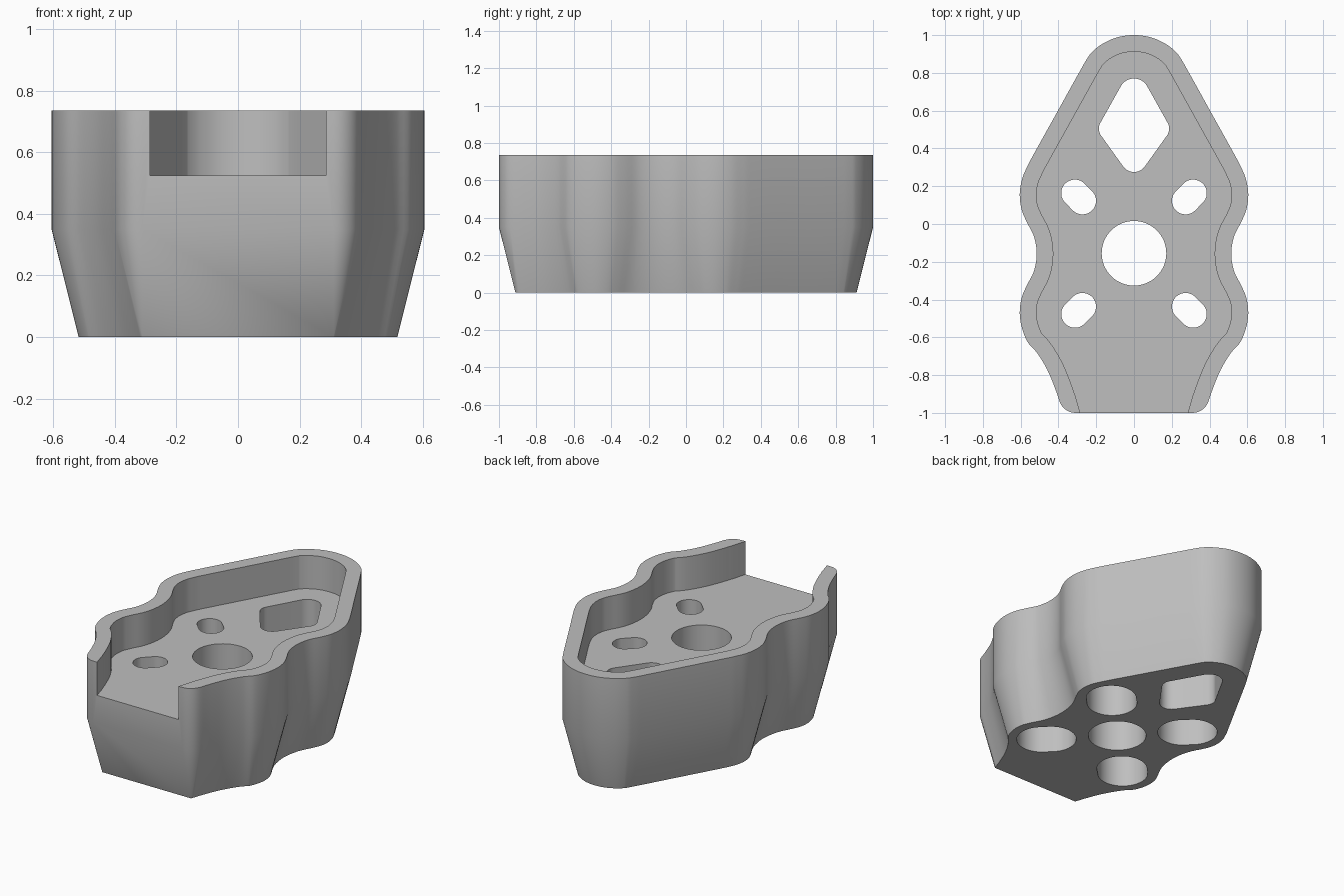
import bpy, bmesh, math
from mathutils import Vector

if "Cube" in bpy.data.objects:
    bpy.data.objects.remove(bpy.data.objects["Cube"])

TOP, SHOULDER, FLOOR, WALL = 0.735, 0.35, 0.525, 0.088

grey = bpy.data.materials.new("plain grey")
grey.diffuse_color = (0.52, 0.52, 0.52, 1)
grey.use_nodes = True
grey.node_tree.nodes["Principled BSDF"].inputs["Base Color"].default_value = grey.diffuse_color


def spline(pts, steps=4):
    """Smooth curve through the points, starting on the mirror line."""
    p = [Vector(q) for q in pts]
    p = [Vector((-p[1].x, p[1].y))] + p + [2 * p[-1] - p[-2]]
    out = []
    for i in range(1, len(p) - 2):
        a, b, c, d = p[i - 1:i + 3]
        size = (c - b).length
        m0, m1 = (c - a).normalized() * size, (d - b).normalized() * size
        for k in range(steps):
            t = k / steps
            out.append(b * (2 * t ** 3 - 3 * t * t + 1) + m0 * (t ** 3 - 2 * t * t + t)
                       + c * (3 * t * t - 2 * t ** 3) + m1 * (t ** 3 - t * t))
    return out + [p[-2]]


def mirrored(half):
    """Close a right-hand half outline whose first point lies on x = 0."""
    return half + [Vector((-q.x, q.y)) for q in reversed(half[1:])]


def hull(circles, n=48):
    """Rounded convex outline around circles given as (x, y, radius)."""
    out = []
    for i in range(n):
        d = Vector((math.cos(math.tau * i / n), math.sin(math.tau * i / n)))
        x, y, r = max(circles, key=lambda c: c[0] * d.x + c[1] * d.y + c[2])
        out.append(Vector((x, y)) + r * d)
    return out


def loft(name, rings):
    """Solid through stacked outlines given as (outline, z)."""
    bm = bmesh.new()
    loops = [[bm.verts.new((q.x, q.y, z)) for q in ring] for ring, z in rings]
    n = len(loops[0])
    for lo, hi in zip(loops, loops[1:]):
        for i in range(n):
            j = (i + 1) % n
            bm.faces.new((lo[i], lo[j], hi[j], hi[i]))
    bm.faces.new(loops[0])
    bm.faces.new(loops[-1])
    bmesh.ops.remove_doubles(bm, verts=bm.verts[:], dist=1e-4)
    bmesh.ops.recalc_face_normals(bm, faces=bm.faces[:])
    if bm.calc_volume(signed=True) < 0:
        bmesh.ops.reverse_faces(bm, faces=bm.faces[:])
    me = bpy.data.meshes.new(name)
    bm.to_mesh(me)
    bm.free()
    me.materials.append(grey)
    ob = bpy.data.objects.new(name, me)
    bpy.context.collection.objects.link(ob)
    return ob


# Right half of the outer outline, from the back tip to the front corner
side = spline([(0, 1), (0.09, 0.988), (0.17, 0.952), (0.225, 0.908), (0.25, 0.873),
               (0.275, 0.83), (0.41, 0.587), (0.545, 0.344), (0.565, 0.305),
               (0.592, 0.24), (0.605, 0.16), (0.596, 0.08), (0.57, 0.015),
               (0.53, -0.065), (0.515, -0.157), (0.53, -0.25), (0.57, -0.33),
               (0.596, -0.395), (0.605, -0.475), (0.592, -0.555), (0.56, -0.63),
               (0.515, -0.68), (0.46, -0.77), (0.42, -0.865), (0.394, -0.94)])
corner = Vector((0.31, -1 + WALL))
arc = [corner + WALL * Vector((math.cos(a), math.sin(a)))
       for a in (math.radians(-20 - 10 * k) for k in range(1, 8))]

# Same outline moved inwards by the wall thickness
inset = []
for i, q in enumerate(side):
    nxt = side[i + 1] if i + 1 < len(side) else arc[0]
    prev = side[i - 1] if i else Vector((-side[1].x, side[1].y))
    t = (nxt - prev).normalized()
    inset.append(q - WALL * Vector((-t.y, t.x)))
inset[-1] = corner.copy()

outer = mirrored(side + arc)
base = mirrored(inset + [corner] * len(arc))
pocket = mirrored(inset + [Vector((0.285, -1)), Vector((0.285, -1.1))])

# Tapered body
body = loft("mount_body", [(base, 0), (outer, SHOULDER), (outer, TOP)])

# Pocket open to the front, centre bore and kite-shaped window
cutters = [loft("pocket_cutter", [(pocket, FLOOR), (pocket, 1)])]
bore = hull([(0, -0.155, 0.171)], 64)
kite = hull([(0, 0.69, 0.08), (0.12, 0.505, 0.066), (-0.12, 0.505, 0.066),
             (0, 0.345, 0.07)])
for name, shape in (("bore_cutter", bore), ("window_cutter", kite)):
    cutters.append(loft(name, [(shape, -0.1), (shape, 0.65)]))

# Radial screw slots, each with a wide recess from below
for sx in (-1, 1):
    for sy in (-1, 1):
        def slot(r):
            return hull([(sx * (0.293 + d), -0.157 + sy * (0.3 + d), r)
                         for d in (-0.02, 0.02)])
        cutters.append(loft("slot_cutter", [(slot(0.072), 0.3), (slot(0.072), 0.65)]))
        cutters.append(loft("recess_cutter", [(slot(0.148), -0.1), (slot(0.148), 0.4)]))

# Cut each opening and keep the resulting mesh
for c in cutters:
    m = body.modifiers.new("cut", 'BOOLEAN')
    m.operation, m.solver, m.object = 'DIFFERENCE', 'EXACT', c
    graph = bpy.context.evaluated_depsgraph_get()
    cut = bpy.data.meshes.new_from_object(body.evaluated_get(graph))
    body.modifiers.clear()
    if len(cut.polygons) > 0:
        body.data = cut
    bpy.data.objects.remove(c)

bpy.context.view_layer.objects.active = body
body.select_set(True)
bpy.ops.object.shade_smooth_by_angle(angle=math.radians(30))
